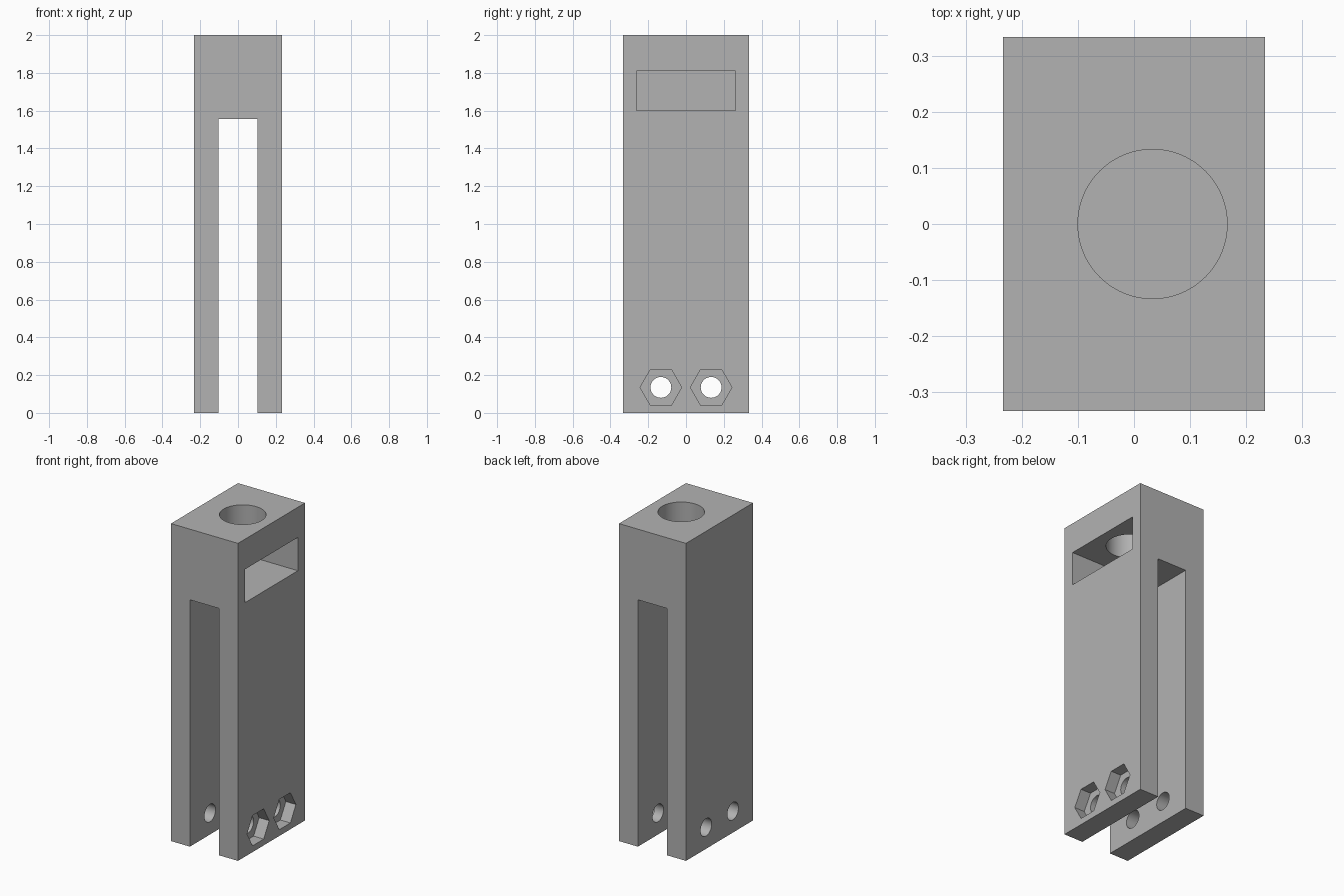
import bpy
import math

if "Cube" in bpy.data.objects:
    bpy.data.objects.remove(bpy.data.objects["Cube"], do_unlink=True)

WIDTH, DEPTH, HEIGHT = 0.467, 0.667, 2.0
SIDE = WIDTH / 2

grey = bpy.data.materials.new("plain grey")
grey.use_nodes = True
grey.diffuse_color = (0.448, 0.448, 0.448, 1)
grey.node_tree.nodes["Principled BSDF"].inputs["Base Color"].default_value = grey.diffuse_color


def box(name, low, high):
    """Box between two opposite corners."""
    centre = [(a + b) / 2 for a, b in zip(low, high)]
    bpy.ops.mesh.primitive_cube_add(size=1, location=centre)
    obj = bpy.context.object
    obj.name = name
    obj.scale = [b - a for a, b in zip(low, high)]
    bpy.ops.object.transform_apply(location=True, rotation=True, scale=True)
    obj.data.materials.append(grey)
    return obj


def prism(name, sides, radius, length, centre, rotation=(0, 0, 0)):
    """Regular prism or cylinder."""
    bpy.ops.mesh.primitive_cylinder_add(vertices=sides, radius=radius, depth=length,
                                        location=centre, rotation=rotation)
    obj = bpy.context.object
    obj.name = name
    bpy.ops.object.transform_apply(location=True, rotation=True, scale=True)
    obj.data.materials.append(grey)
    return obj


# Main block
body = box("clevis_body", (-SIDE, -DEPTH / 2, 0), (SIDE, DEPTH / 2, HEIGHT))

# Fork slot, side nut pocket and the bore that drops into the pocket
cutters = [
    box("fork_slot", (-0.102, -1, -1), (0.102, 1, 1.555)),
    box("nut_pocket", (-0.167, -0.263, 1.6), (1, 0.263, 1.81)),
    prism("top_bore", 96, 0.133, 0.6, (0.033, 0, 2.0)),
]

# Pin holes through both legs, with hexagonal recesses on the left leg
for side in (-1, 1):
    y = side * 0.133
    cutters.append(prism("pin_hole", 64, 0.055, 1, (0, y, 0.135),
                         (0, math.pi / 2, 0)))
    cutters.append(prism("hex_recess", 6, 0.11, 0.14, (SIDE, y, 0.135),
                         (0, math.pi / 2, 0)))

# Cut each shape out, then drop the cutters
bpy.ops.object.select_all(action="DESELECT")
body.select_set(True)
bpy.context.view_layer.objects.active = body
for cutter in cutters:
    cutter.hide_render = True
    cut = body.modifiers.new(cutter.name, "BOOLEAN")
    cut.operation = "DIFFERENCE"
    cut.solver = "EXACT"
    cut.object = cutter
    bpy.ops.object.modifier_apply(modifier=cut.name)
for cutter in cutters:
    bpy.data.objects.remove(cutter, do_unlink=True)

bpy.ops.object.shade_smooth_by_angle(angle=math.radians(30))
